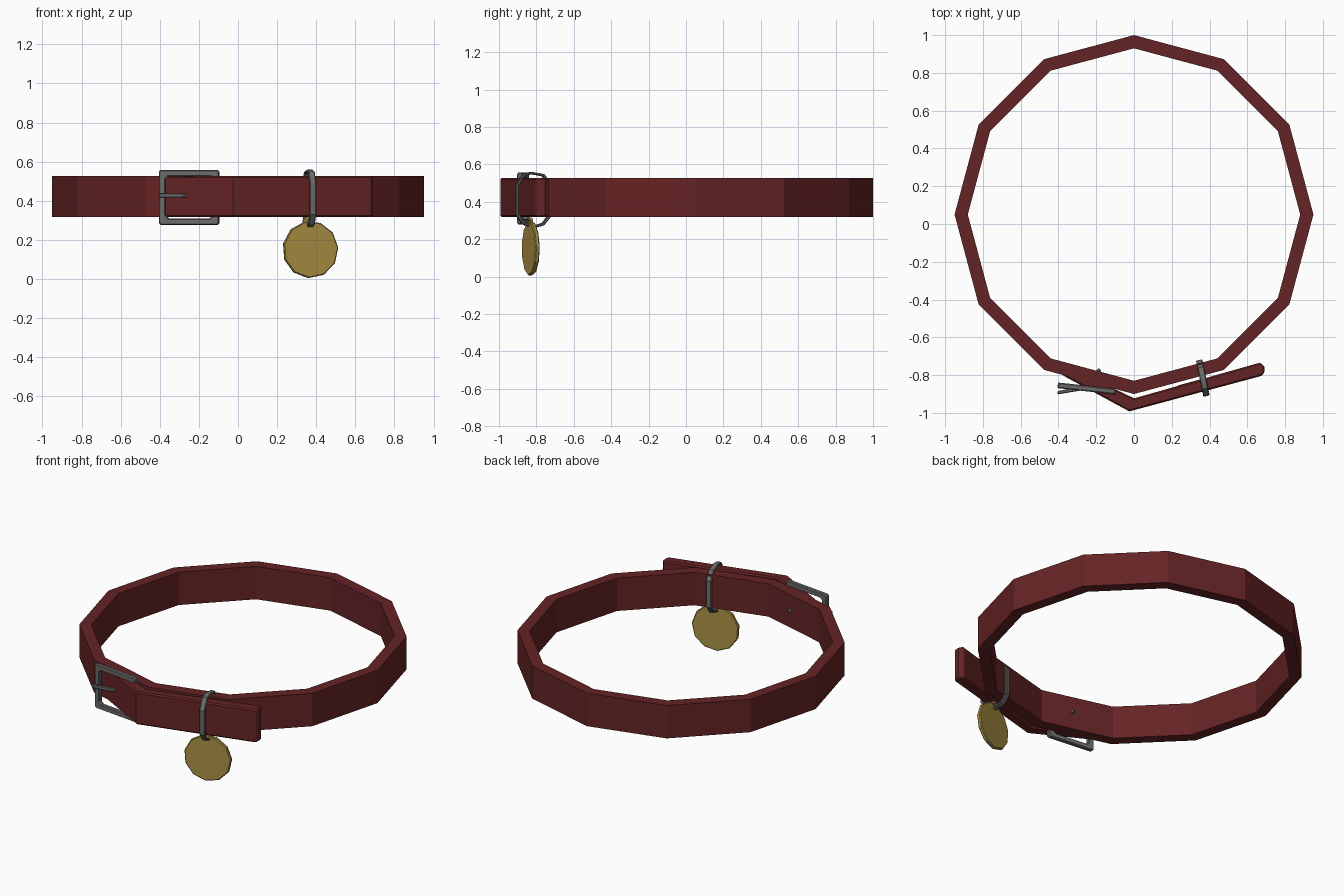
import bpy, bmesh, math
from mathutils import Matrix, Vector

if "Cube" in bpy.data.objects:
    bpy.data.objects.remove(bpy.data.objects["Cube"])


def finish(name, bm, color, bevel=0.0):
    bmesh.ops.recalc_face_normals(bm, faces=bm.faces)
    me = bpy.data.meshes.new(name)
    bm.to_mesh(me)
    bm.free()
    ob = bpy.data.objects.new(name, me)
    bpy.context.collection.objects.link(ob)
    me.materials.append(color)
    if bevel:
        m = ob.modifiers.new("bevel", 'BEVEL')
        m.width, m.segments = bevel, 1
        m.limit_method, m.angle_limit = 'ANGLE', math.radians(50)
    return ob


def material(name, rgb):
    m = bpy.data.materials.new(name)
    m.diffuse_color = (*rgb, 1)
    m.use_nodes = True
    m.node_tree.nodes["Principled BSDF"].inputs["Base Color"].default_value = m.diffuse_color
    return m


def plane(origin, u, v):
    u, v = Vector(u).normalized(), Vector(v).normalized()
    w = u.cross(v)
    return Matrix.Translation(origin) @ Matrix((u, v, w)).transposed().to_4x4()


def frame(name, outer, inner, depth, mat, color, bevel=0.0):
    """Closed band between two loops, with depth centred on the plane."""
    bm = bmesh.new()
    h = depth / 2
    rings = [[bm.verts.new(mat @ Vector((x, y, z))) for x, y in pts]
             for pts, z in ((outer, -h), (outer, h), (inner, h), (inner, -h))]
    n = len(outer)
    for a in range(4):
        p, q = rings[a], rings[(a + 1) % 4]
        for i in range(n):
            j = (i + 1) % n
            bm.faces.new((p[i], p[j], q[j], q[i]))
    return finish(name, bm, color, bevel)


def slab(name, pts, depth, mat, color, bevel=0.0):
    """Filled outline, with depth centred on the plane."""
    bm = bmesh.new()
    f = bm.faces.new([bm.verts.new(mat @ Vector((x, y, -depth / 2))) for x, y in pts])
    r = bmesh.ops.extrude_face_region(bm, geom=[f])
    vs = [g for g in r["geom"] if isinstance(g, bmesh.types.BMVert)]
    bmesh.ops.translate(bm, verts=vs, vec=mat.to_3x3() @ Vector((0, 0, depth)))
    return finish(name, bm, color, bevel)


def circle(r, n, start=0.0, c=(0, 0)):
    return [(c[0] + r * math.cos(start + math.tau * i / n),
             c[1] + r * math.sin(start + math.tau * i / n)) for i in range(n)]


def octagon(w, h, c):
    """Rectangle of half sizes w, h with cut corners."""
    return [(w, h - c), (w - c, h), (c - w, h), (-w, h - c),
            (-w, c - h), (c - w, -h), (w - c, -h), (w, c - h)]


leather = material("red_leather", (0.13, 0.017, 0.018))
metal = material("grey_metal", (0.15, 0.15, 0.15))
brass = material("brass", (0.40, 0.28, 0.055))
Z = 0.4225
flat = Matrix.Translation((0, 0, Z))

# Twelve-sided collar band
frame("collar_band", circle(0.95, 12, 0, (0, 0.05)), circle(0.88, 12, 0, (0, 0.05)),
      0.21, flat, leather)

# Overlapping strap tail
slab("strap_tail", [(-0.38, -0.80), (-0.025, -0.992), (0.672, -0.805), (0.69, -0.79),
                    (0.69, -0.755), (0.67, -0.733), (0.0, -0.923), (-0.34, -0.755)],
     0.21, flat, leather, 0.008)

# Buckle frame
buckle_plane = plane((-0.25, -0.871, 0.417), (0.3, -0.033, 0), (0, 0, 1))
frame("buckle_frame", octagon(0.155, 0.14, 0.008), octagon(0.12, 0.108, 0.016),
      0.03, buckle_plane, metal, 0.006)

# Buckle prong
slab("buckle_prong", [(-0.405, -0.902), (-0.285, -0.882), (-0.172, -0.778),
                      (-0.186, -0.762), (-0.295, -0.862), (-0.405, -0.885)],
     0.022, Matrix.Translation((0, 0, 0.427)), metal, 0.004)

# Keeper loop around both straps
loop_plane = plane((0.365, -0.818, 0.41), (-0.2, 0.98, 0), (0, 0, 1))
outer = [(-0.095, 0.08), (-0.055, 0.142), (-0.01, 0.15), (0.06, 0.138), (0.1, 0.085),
         (0.1, -0.085), (0.06, -0.135), (0.0, -0.153), (-0.06, -0.13), (-0.095, -0.08)]
frame("tag_loop", outer, [(x * 0.84, y * 0.91) for x, y in outer],
      0.034, loop_plane, metal, 0.004)

# Hanging round tag with its eyelet
tag_plane = plane((0.37, -0.83, 0.15), (0.966, 0.259, 0), (0, 0, 1))
slab("round_tag", circle(0.146, 11, math.radians(4)), 0.024, tag_plane, brass, 0.005)
frame("tag_eyelet", circle(0.032, 8, 0.39, (-0.01, 0.137)),
      circle(0.016, 8, 0.39, (-0.01, 0.137)), 0.014, tag_plane, brass)
